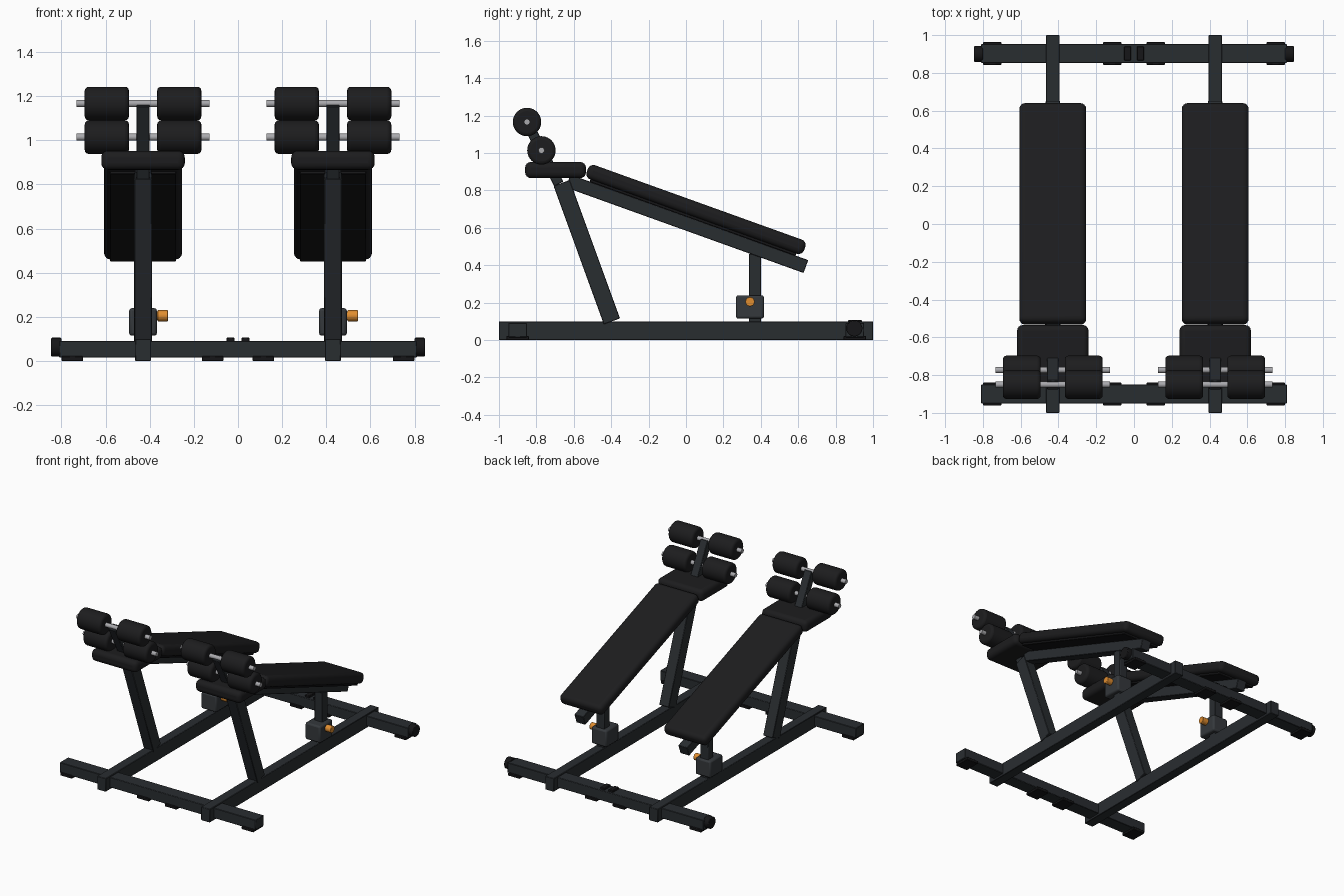
import bpy
from math import atan2, hypot, pi

if "Cube" in bpy.data.objects:
    bpy.data.objects.remove(bpy.data.objects["Cube"])


def material(name, r, g, b):
    m = bpy.data.materials.new(name)
    m.diffuse_color = (r, g, b, 1)
    m.use_nodes = True
    m.node_tree.nodes["Principled BSDF"].inputs["Base Color"].default_value = m.diffuse_color
    return m


FRAME = material("frame_paint", 0.022, 0.026, 0.03)
PAD = material("black_vinyl", 0.012, 0.012, 0.013)
RUBBER = material("black_rubber", 0.008, 0.008, 0.009)
BLOCK = material("dark_grey_plastic", 0.035, 0.04, 0.045)
STEEL = material("steel", 0.4, 0.4, 0.42)
ORANGE = material("orange_knob_paint", 0.75, 0.27, 0.03)


def finish(o, name, mat, bevel, segments):
    o.name = name
    o.data.materials.append(mat)
    if bevel:
        b = o.modifiers.new("bevel", 'BEVEL')
        b.width, b.segments = bevel, segments
        b.limit_method = 'ANGLE'
        b.angle_limit = 0.8
    bpy.ops.object.shade_smooth_by_angle(angle=0.6)
    return o


def box(name, center, size, mat, bevel=0.003, segments=1, tilt=0):
    bpy.ops.mesh.primitive_cube_add(size=1, location=center)
    o = bpy.context.object
    o.scale = size
    bpy.ops.object.transform_apply(location=False, rotation=False, scale=True)
    o.rotation_euler.x = tilt
    return finish(o, name, mat, bevel, segments)


def bar(name, x, a, b, width, depth, mat=FRAME):
    """Square tube between two (y, z) points."""
    dy, dz = b[0] - a[0], b[1] - a[1]
    return box(name, (x, (a[0] + b[0]) / 2, (a[1] + b[1]) / 2),
               (width, hypot(dy, dz), depth), mat, tilt=atan2(dz, dy))


def rod(name, x0, x1, y, z, r, mat, bevel=0.0, segments=3, sides=40):
    """Cylinder along x."""
    bpy.ops.mesh.primitive_cylinder_add(vertices=sides, radius=r, depth=x1 - x0,
                                        location=((x0 + x1) / 2, y, z),
                                        rotation=(0, pi / 2, 0))
    return finish(bpy.context.object, name, mat, bevel, segments)


def bench(x, side):
    # floor rail, front leg and sloping spine
    box(side + "_floor_rail", (x, 0, 0.05), (0.072, 2, 0.1), FRAME)
    bar(side + "_front_leg", x, (-0.396, 0.1), (-0.665, 0.84), 0.08, 0.092)
    bar(side + "_spine", x, (-0.63, 0.85), (0.641, 0.393), 0.075, 0.073)
    # rear column with adjuster block and knob
    box(side + "_rear_column", (x, 0.368, 0.275), (0.065, 0.064, 0.37), FRAME)
    box(side + "_adjuster_block", (x, 0.342, 0.177), (0.126, 0.15, 0.125), BLOCK, 0.012, 2)
    rod(side + "_adjuster_stem", x + 0.04, x + 0.085, 0.342, 0.205, 0.02, ORANGE)
    rod(side + "_adjuster_knob", x + 0.065, x + 0.113, 0.342, 0.205, 0.025, ORANGE, 0.003, 2)
    # pads
    slope = atan2(0.393 - 0.85, 0.641 + 0.63)
    box(side + "_back_board", (x, 0.04, 0.662), (0.3, 1.17, 0.03), RUBBER, tilt=slope)
    box(side + "_back_pad", (x, 0.0535, 0.698), (0.354, 1.235, 0.08), PAD, 0.03, 4, slope)
    box(side + "_seat_pad", (x, -0.6975, 0.909), (0.378, 0.325, 0.086), PAD, 0.03, 4)
    # leg roller post, axles and foam rollers
    bar(side + "_roller_post", x, (-0.852, 1.166), (-0.68, 0.835), 0.06, 0.055)
    for level, y, z in (("upper", -0.85, 1.166), ("lower", -0.773, 1.014)):
        rod(f"{side}_{level}_axle", x - 0.302, x + 0.302, y, z, 0.016, STEEL, sides=24)
        rod(f"{side}_{level}_roller_left", x - 0.264, x - 0.064, y, z, 0.076, PAD, 0.018)
        rod(f"{side}_{level}_roller_right", x + 0.064, x + 0.264, y, z, 0.076, PAD, 0.018)


bench(-0.43, "left")
bench(0.43, "right")

# cross beams with rubber feet
for end, y in (("front", -0.9), ("rear", 0.903)):
    box(end + "_cross_beam", (0, y, 0.053), (1.62, 0.1, 0.076), FRAME)
    for i, x in enumerate((-0.75, -0.115, 0.115, 0.75)):
        box(f"{end}_foot_{i + 1}", (x, y, 0.011), (0.098, 0.12, 0.022), RUBBER)

# transport wheels and grip blocks on the rear beam
for side, s in (("left", -1), ("right", 1)):
    a, b = sorted((s * 0.80, s * 0.846))
    rod(side + "_transport_wheel", a, b, 0.9, 0.0625, 0.043, RUBBER, 0.004, 2)
    box(side + "_grip_block", (s * 0.034, 0.903, 0.095), (0.036, 0.075, 0.022), RUBBER)
